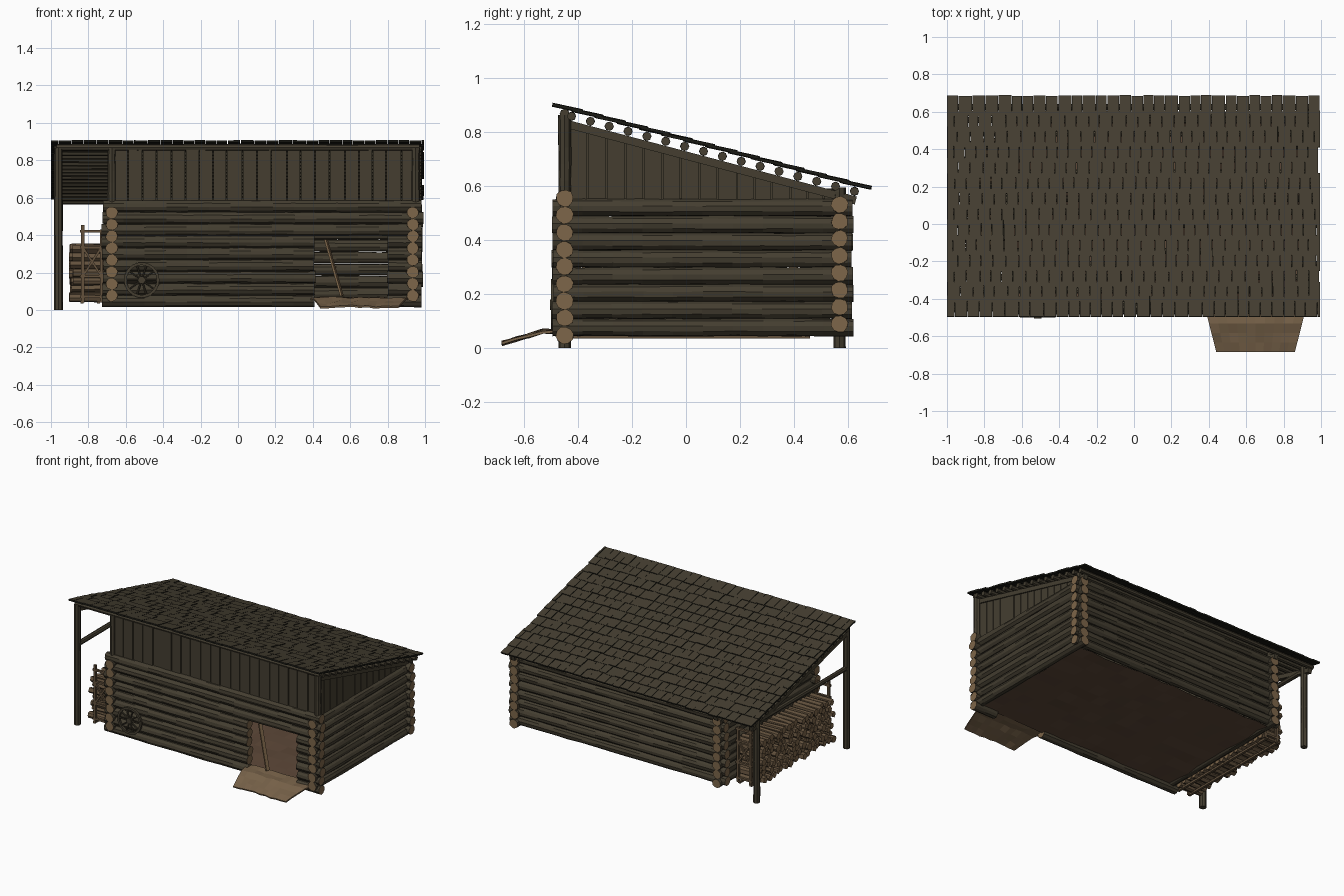
import bpy, bmesh, math, random
from mathutils import Vector, Matrix

if "Cube" in bpy.data.objects:
    bpy.data.objects.remove(bpy.data.objects["Cube"])
random.seed(4)


def material(name, r, g, b):
    m = bpy.data.materials.new(name)
    m.diffuse_color = (r, g, b, 1)
    m.use_nodes = True
    m.node_tree.nodes["Principled BSDF"].inputs["Base Color"].default_value = m.diffuse_color
    return m


WOOD = material("weathered_wood", 0.058, 0.048, 0.030)
TAN = material("cut_wood", 0.205, 0.132, 0.068)
DARK = material("dark_edge", 0.010, 0.010, 0.007)
FIRE = material("firewood_bark", 0.125, 0.083, 0.046)
DIRT = material("dirt", 0.190, 0.125, 0.068)
FLOOR = material("floor_earth", 0.110, 0.065, 0.040)


def jit(a):
    return random.uniform(-a, a)


def finish(name, bm, *mats):
    bmesh.ops.recalc_face_normals(bm, faces=bm.faces[:])
    me = bpy.data.meshes.new(name)
    bm.to_mesh(me)
    bm.free()
    for m in mats:
        me.materials.append(m)
    ob = bpy.data.objects.new(name, me)
    bpy.context.collection.objects.link(ob)
    return ob


def rod(bm, a, b, r, sides=10, rings=1, rough=0.0, cap=1):
    """Round timber from a to b; end caps get material slot `cap`."""
    a, b = Vector(a), Vector(b)
    d = (b - a).normalized()
    u = d.orthogonal().normalized()
    v = d.cross(u)
    loops = []
    for i in range(rings + 1):
        c = a.lerp(b, i / rings)
        loops.append([bm.verts.new(c + (u * math.cos(t) + v * math.sin(t)) * (r + jit(rough)))
                      for t in (2 * math.pi * k / sides for k in range(sides))])
    for p, q in zip(loops, loops[1:]):
        for k in range(sides):
            n = (k + 1) % sides
            bm.faces.new((p[k], p[n], q[n], q[k]))
    for l in (loops[0], loops[-1]):
        bm.faces.new(l).material_index = cap


def box(bm, center, size, rot=None):
    m = Matrix.Translation(center) @ (rot or Matrix()) @ Matrix.Diagonal((*size, 1))
    return bmesh.ops.create_cube(bm, size=1, matrix=m)["verts"]


def plank_between(bm, a, b, w, t):
    """Squared bar from a to b."""
    a, b = Vector(a), Vector(b)
    rot = (b - a).to_track_quat('Z', 'Y').to_matrix().to_4x4()
    box(bm, (a + b) / 2, (w, t, (b - a).length), rot)


def roof_z(y):
    return 0.908 - 0.265 * (y + 0.5)


STEP, R = 0.0635, 0.0325
XL, XR, YF, YB = -0.675, 0.935, -0.45, 0.57
DOOR = (0.41, 0.80)

# front log wall with doorway
bm = bmesh.new()
for k in range(9):
    z = 0.047 + STEP * k
    x0, x1 = -0.725 + jit(.006), 0.985 + jit(.006)
    spans = [(x0, DOOR[0] + jit(.004)), (DOOR[1] + jit(.004), x1)] if k < 6 else [(x0, x1)]
    for s, e in spans:
        rod(bm, (s, YF, z), (e, YF, z), R, 10, max(2, int((e - s) * 9)), .002)
finish("front_log_wall", bm, WOOD, TAN)

# back log wall
bm = bmesh.new()
for k in range(8):
    z = 0.088 + STEP * k
    rod(bm, (-0.725 + jit(.006), YB, z), (0.985 + jit(.006), YB, z), R - .001, 10, 15, .002)
finish("back_log_wall", bm, WOOD, TAN)

# side log walls
for name, x in (("left_log_wall", XL), ("right_log_wall", XR)):
    bm = bmesh.new()
    for k in range(8):
        z = 0.076 + STEP * k
        rod(bm, (x, -0.495 + jit(.004), z), (x, 0.618 + jit(.004), z), R, 10, 10, .002)
    finish(name, bm, WOOD, TAN)

# front vertical boards
bm = bmesh.new()
x = XL + 0.01
while x < XR - 0.01:
    w = min(random.uniform(.068, .085), XR - x)
    top = 0.865 + jit(.004)
    box(bm, (x + w / 2, YF + jit(.003), (0.565 + top) / 2), (w - .005, .014, top - 0.565))
    x += w
finish("front_boards", bm, WOOD)

# side vertical boards cut along the roof slope
for name, x in (("left_boards", XL), ("right_boards", XR)):
    bm = bmesh.new()
    y = YF + 0.01
    while y < YB - 0.01:
        w = min(random.uniform(.06, .075), YB - y)
        for v in box(bm, (x + jit(.002), y + w / 2, 0.6), (.014, w - .005, .14)):
            v.co.z = roof_z(v.co.y) - 0.06 if v.co.z > 0.6 else 0.53
        y += w
    finish(name, bm, WOOD)

# corner and porch posts
bm = bmesh.new()
for x, y, z0 in ((-0.96, YF, 0), (-0.96, YB, 0), (XL, YF, .5), (XR + .015, YF, .5),
                 (XL, YB, .5), (XR, YB, .5)):
    rod(bm, (x, y, z0), (x, y, roof_z(y) - .03), .023, 8, 6, .0015, 0)
finish("posts", bm, WOOD)

# beams under the roof and the porch tie beam
bm = bmesh.new()
rod(bm, (-0.96, YF, 0.575), (-0.96, YB, 0.575), .017, 8, 6, .001)
rod(bm, (-0.97, YF, 0.868), (0.97, YF, 0.868), .018, 8, 10, .001)
for x in (-0.96, XL, XR):
    plank_between(bm, (x, -0.44, roof_z(-0.44) - .062), (x, 0.63, roof_z(0.63) - .062), .03, .03)
finish("rafters_and_beams", bm, WOOD, WOOD)

# purlins
bm = bmesh.new()
for k in range(16):
    y = -0.425 + 0.07 * k
    rod(bm, (-0.985, y, roof_z(y) - .029), (0.98, y, roof_z(y) - .029), .0165, 8, 6, .001)
finish("purlins", bm, WOOD, WOOD)

# roof shingles, dark on every face but the top
bm = bmesh.new()
tilt = Matrix.Rotation(math.radians(-12.2), 4, 'X')
for row in range(14):
    y_low = 0.69 - 0.083 * row
    x = -1.0 - (0.03 if row % 2 else 0)
    while x < 0.985:
        w = random.uniform(.055, .075)
        a, b = max(x, -1.0), min(x + w, 0.995)
        length = 0.111 + jit(.004)
        yl = y_low - abs(jit(.006))
        y = max(yl - length / 2, -0.497 + length / 2)
        box(bm, ((a + b) / 2, y, roof_z(y) - .002 + jit(.002)), (b - a - .003, length, .011),
            tilt @ Matrix.Rotation(jit(.012), 4, 'Y'))
        x += w
for f in bm.faces:
    f.normal_update()
    f.material_index = 0 if f.normal.z > 0.5 else 1
finish("roof_shingles", bm, WOOD, DARK)

# earth floor
bm = bmesh.new()
bmesh.ops.create_grid(bm, x_segments=16, y_segments=10, size=0.5)
for v in bm.verts:
    v.co = (0.13 + v.co.x * 1.58, 0.06 + v.co.y * 1.0, 0.052 + jit(.006))
finish("earth_floor", bm, FLOOR)

# dirt ramp: flat by the door, then sloping and narrowing outward
bm = bmesh.new()
bmesh.ops.create_grid(bm, x_segments=10, y_segments=5, size=0.5)
for v in bm.verts:
    t = 0.5 - v.co.y
    y = -0.43 - 0.255 * t
    half = 0.262 - 0.052 * max(0, (t - .2) / .8)
    z = 0.066 - 0.045 * max(0, (t - .4) / .6)
    v.co = (0.65 + v.co.x * 2 * half, y, z + jit(.006))
ramp = finish("dirt_ramp", bm, DIRT)
sol = ramp.modifiers.new("thickness", 'SOLIDIFY')
sol.thickness = 0.01

# board leaning in the doorway
bm = bmesh.new()
plank_between(bm, (0.555, -0.455, 0.075), (0.47, -0.42, 0.375), .024, .012)
finish("leaning_board", bm, TAN)

# wagon wheel leaning on the front wall
bm = bmesh.new()
C, N = Vector((-0.515, -0.492, 0.16)), 24
rings = []
for i in range(N):
    t = 2 * math.pi * i / N
    d = Vector((math.cos(t), 0, math.sin(t)))
    rings.append([bm.verts.new(C + d * r + Vector((0, y, 0)))
                  for r, y in ((.08, -.008), (.095, -.008), (.095, .008), (.08, .008))])
for i in range(N):
    p, q = rings[i], rings[(i + 1) % N]
    for k in range(4):
        bm.faces.new((p[k], p[(k + 1) % 4], q[(k + 1) % 4], q[k]))
for i in range(10):
    t = 2 * math.pi * i / 10
    rod(bm, C, C + Vector((math.cos(t), 0, math.sin(t))) * .084, .005, 6, 1, 0, 0)
rod(bm, C + Vector((0, -.012, 0)), C + Vector((0, .012, 0)), .02, 12, 1, 0, 0)
finish("wagon_wheel", bm, WOOD)

# firewood stack under the porch
bm = bmesh.new()
for row in range(7):
    y = -0.395 + (0.024 if row % 2 else 0)
    while y < 0.425:
        r = random.uniform(.019, .026)
        z = 0.068 + 0.043 * row + jit(.004)
        rod(bm, (-0.885 + jit(.02), y, z), (-0.715, y + jit(.006), z + jit(.004)),
            r, random.choice((5, 6, 8)), 1, .003)
        y += 0.048 + jit(.002)
finish("firewood_stack", bm, FIRE, TAN)

# firewood rack: bottom rails and two braced end frames
bm = bmesh.new()
for x in (-0.835, -0.745):
    plank_between(bm, (x, -0.44, .042), (x, 0.46, .042), .016, .014)
for y in (-0.435, 0.45):
    for x, top in ((-0.83, .455), (-0.73, .43)):
        plank_between(bm, (x, y, .04), (x, y, top), .018, .016)
    for z in (.07, .18, .335, .42):
        plank_between(bm, (-0.845, y, z), (-0.715, y, z), .016, .014)
    plank_between(bm, (-0.83, y, .18), (-0.73, y, .335), .014, .012)
    plank_between(bm, (-0.73, y, .18), (-0.83, y, .335), .014, .012)
finish("firewood_rack", bm, FIRE)
